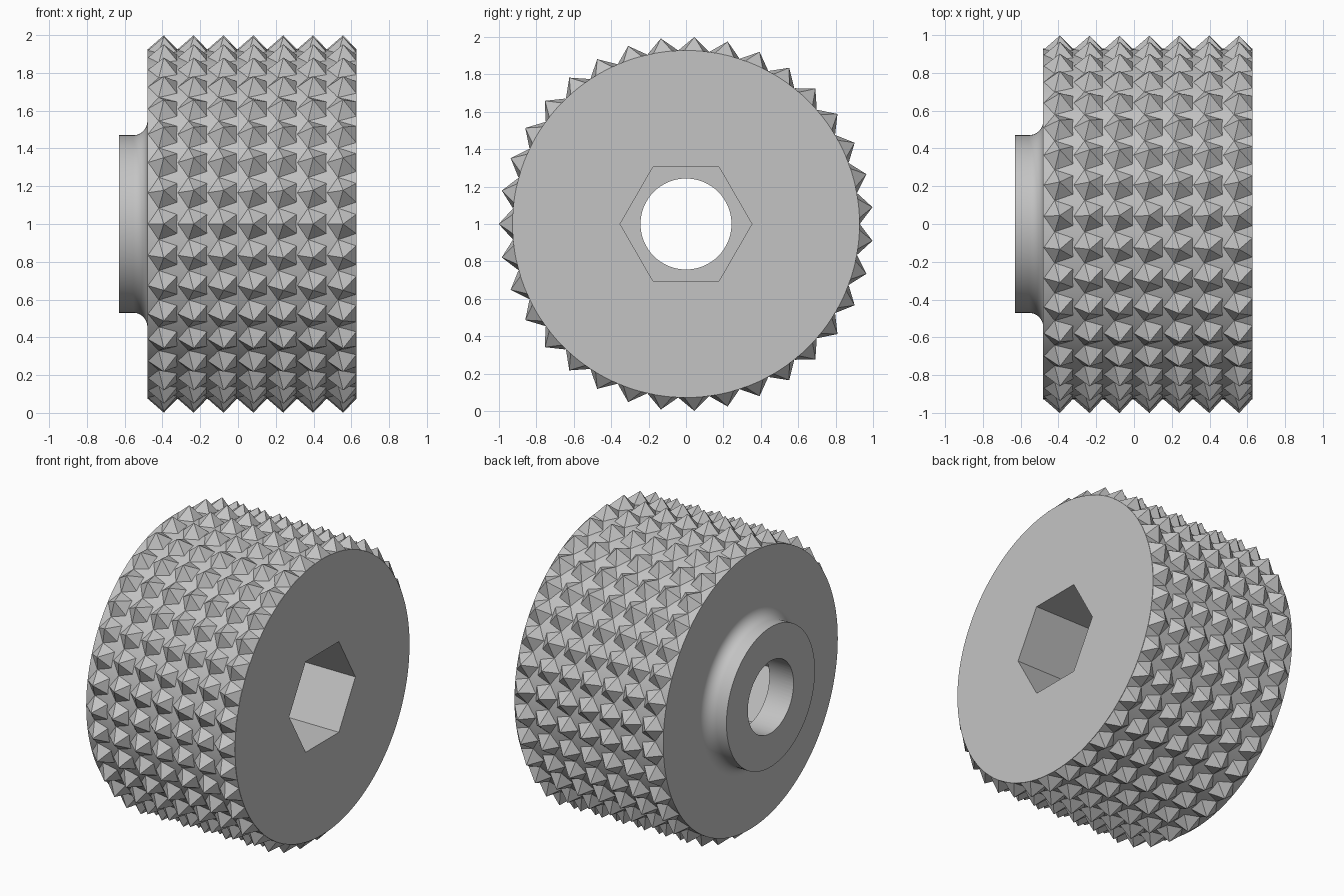
import bpy, bmesh, math
from mathutils import Matrix, Vector

if "Cube" in bpy.data.objects:
    bpy.data.objects.remove(bpy.data.objects["Cube"], do_unlink=True)

RADIUS, LEFT, RIGHT, HUB_END = 0.927, -0.48, 0.627, -0.63
ROWS, COLUMNS = 7, 35
AXIS_Z = 1.0

steel = bpy.data.materials.new("grey_steel")
steel.use_nodes = True
steel.diffuse_color = (0.55, 0.55, 0.55, 1)
steel.node_tree.nodes["Principled BSDF"].inputs["Base Color"].default_value = (0.55, 0.55, 0.55, 1)


def make_object(name, bm):
    bmesh.ops.recalc_face_normals(bm, faces=bm.faces[:])
    mesh = bpy.data.meshes.new(name)
    bm.to_mesh(mesh)
    bm.free()
    mesh.materials.append(steel)
    obj = bpy.data.objects.new(name, mesh)
    obj.location.z = AXIS_Z
    bpy.context.collection.objects.link(obj)
    return obj


def prism(name, sides, radius, x0, x1):
    """Straight prism along x with a corner on the y axis."""
    bm = bmesh.new()
    angles = [2 * math.pi * i / sides for i in range(sides)]
    face = bm.faces.new([bm.verts.new((x0, radius * math.cos(a), radius * math.sin(a))) for a in angles])
    ext = bmesh.ops.extrude_face_region(bm, geom=[face])["geom"]
    verts = [g for g in ext if isinstance(g, bmesh.types.BMVert)]
    bmesh.ops.translate(bm, verts=verts, vec=(x1 - x0, 0, 0))
    return make_object(name, bm)


# Roller drum with a filleted hub, turned around the x axis
fillet, hub_radius = 0.075, 0.47
profile = [(HUB_END, 0), (HUB_END, hub_radius)]
for i in range(13):
    a = math.pi / 2 * i / 12
    profile.append((LEFT - fillet + fillet * math.sin(a), hub_radius + fillet * (1 - math.cos(a))))
profile += [(LEFT, RADIUS), (RIGHT, RADIUS), (RIGHT, 0)]
bm = bmesh.new()
pts = [bm.verts.new((x, r, 0)) for x, r in profile]
edges = [bm.edges.new(pair) for pair in zip(pts, pts[1:])]
bmesh.ops.spin(bm, geom=pts + edges, axis=(1, 0, 0), cent=(0, 0, 0), angle=2 * math.pi, steps=120)
bmesh.ops.remove_doubles(bm, verts=bm.verts[:], dist=0.0005)
drum = make_object("roller_drum", bm)

# Hexagonal socket and round bore cut through the drum
cutters = [prism("hex_socket_cutter", 6, 0.352, -0.45, RIGHT + 0.1),
           prism("bore_cutter", 64, 0.243, HUB_END - 0.1, 0)]
bpy.context.view_layer.objects.active = drum
drum.select_set(True)
for cutter in cutters:
    cutter.hide_render = True
    mod = drum.modifiers.new(cutter.name, "BOOLEAN")
    mod.operation, mod.solver, mod.object = "DIFFERENCE", "EXACT", cutter
    bpy.ops.object.modifier_apply(modifier=mod.name)
    bpy.data.objects.remove(cutter, do_unlink=True)
bpy.ops.object.shade_smooth_by_angle(angle=math.radians(30))

# Five-sided spikes, one corner pointing to -x, in straight rows
pitch = (RIGHT - LEFT) / ROWS
spike = pitch / (1 + math.cos(math.pi / 5))
base = RADIUS - 0.003
bm = bmesh.new()
for col in range(COLUMNS):
    turn = Matrix.Rotation(2 * math.pi * col / COLUMNS, 3, "X")
    for row in range(ROWS):
        x = LEFT + spike + row * pitch
        ring = []
        for k in range(5):
            a = math.pi + 2 * math.pi * k / 5
            ring.append(bm.verts.new(turn @ Vector((x + spike * math.cos(a), -base, spike * math.sin(a)))))
        tip = bm.verts.new(turn @ Vector((x, -1.0, 0)))
        for k in range(5):
            bm.faces.new((ring[k], ring[(k + 1) % 5], tip))
        bm.faces.new(ring[::-1])
make_object("spikes", bm)
